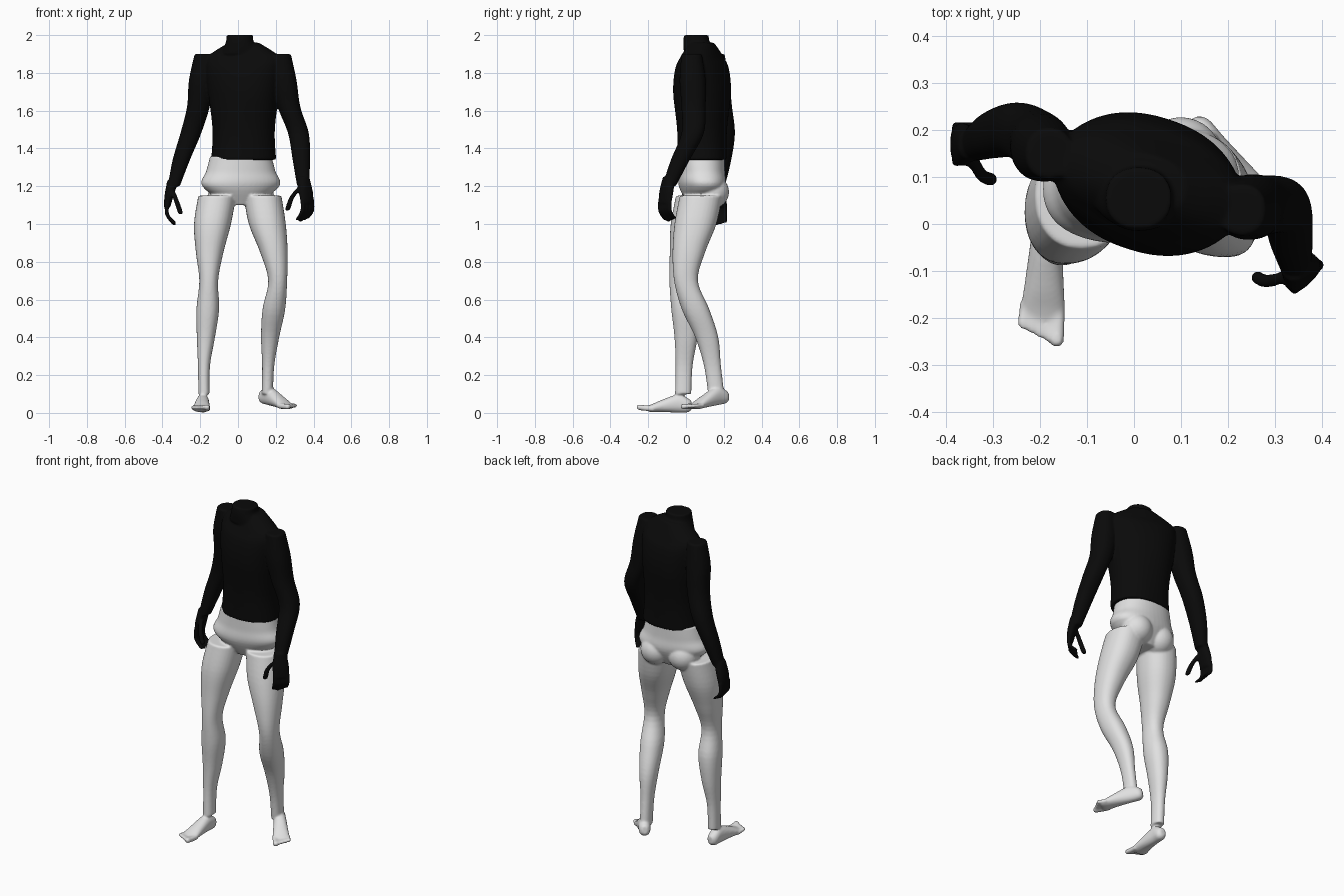
import bpy
import bmesh
from math import cos, sin, pi, radians, copysign
from mathutils import Matrix, Vector

cube = bpy.data.objects.get("Cube")
if cube:
    bpy.data.objects.remove(cube)


def material(name, value):
    mat = bpy.data.materials.new(name)
    mat.use_nodes = True
    colour = (value, value, value, 1)
    mat.diffuse_color = colour
    mat.node_tree.nodes["Principled BSDF"].inputs["Base Color"].default_value = colour
    return mat


def smooth_rows(rows, steps=5):
    """Catmull-Rom interpolation through the section rows."""
    rows = [Vector(row) for row in rows]
    result = []
    for i in range(len(rows) - 1):
        before, start, end = rows[max(i - 1, 0)], rows[i], rows[i + 1]
        after = rows[min(i + 2, len(rows) - 1)]
        for step in range(steps):
            t = step / steps
            linear = end - before
            square = before * 2 - start * 5 + end * 4 - after
            cubic = (start - end) * 3 + after - before
            result.append(start + (linear * t + square * t ** 2 + cubic * t ** 3) / 2)
    return result + [rows[-1]]


def loft(bm, rows, place=Matrix(), turn=None, sides=32):
    """Closed skin over rounded sections: x, y, z, x radius, y radius."""
    rings = []
    for x, y, z, width, depth in smooth_rows(rows):
        spin = Matrix.Rotation(turn(z) if turn else 0, 3, 'Z')
        ring = []
        for k in range(sides):
            angle = 2 * pi * k / sides
            u = copysign(abs(cos(angle)) ** 0.9, cos(angle)) * width
            v = copysign(abs(sin(angle)) ** 0.9, sin(angle)) * depth
            ring.append(bm.verts.new(place @ (Vector((x, y, z)) + spin @ Vector((u, v, 0)))))
        rings.append(ring)
    faces = [bm.faces.new(rings[0]), bm.faces.new(rings[-1])]
    for low, high in zip(rings, rings[1:]):
        for k in range(sides):
            faces.append(bm.faces.new((low[k - 1], low[k], high[k], high[k - 1])))
    bmesh.ops.recalc_face_normals(bm, faces=faces)


def trunk(bm, centre, sections, turn):
    """Torso or pelvis: sections of height, half width, half depth."""
    loft(bm, [(*centre, *section) for section in sections], turn=turn, sides=48)


def limb(bm, top, bottom, radii, centres, extra_depth):
    """Arm or leg with evenly spaced sections from top to bottom."""
    drop = (top - bottom) / (len(radii) - 1)
    loft(bm, [(*centre, top - drop * i, radius, radius + extra_depth)
              for i, (radius, centre) in enumerate(zip(radii, centres))])


def digit(bm, points, radius, place):
    """Finger or toe with a rounded tip."""
    tip, previous = Vector(points[-1]), Vector(points[-2])
    end = tip + (tip - previous).normalized() * radius * 0.7
    rows = [(*point, radius, radius) for point in points]
    rows.append((*end, radius / 2, radius / 2))
    loft(bm, rows, place, sides=12)


def finish(bm, name, mat):
    """Fuse the overlapping parts into one smooth skin."""
    mesh = bpy.data.meshes.new(name)
    bm.to_mesh(mesh)
    bm.free()
    mesh.materials.append(mat)
    obj = bpy.data.objects.new(name, mesh)
    bpy.context.collection.objects.link(obj)
    fuse = obj.modifiers.new("fuse", 'REMESH')
    fuse.mode = 'VOXEL'
    fuse.voxel_size = 0.006
    fuse.use_smooth_shade = True
    relax = obj.modifiers.new("relax", 'SMOOTH')
    relax.factor = 0.5
    relax.iterations = 6


# Torso, twisting upwards so the left shoulder leads
upper = bmesh.new()
trunk(upper, (.03, .085),
      [(1.34, .172, .13), (1.5, .165, .13), (1.7, .19, .145), (1.82, .205, .13),
       (1.88, .2, .1), (1.92, .15, .08), (1.96, .08, .06)],
      lambda z: -radians(18) * min(1, (z - 1.34) * 3))

# Neck stump
loft(upper, [(.02, .07, 1.9, .11, .08), (.01, .055, 1.96, .075, .07), (.01, .055, 2, .07, .065)])

# Arms share one thickness profile
arm_radii = (.05, .065, .06, .055, .046, .032)
left_arm = ((.23, .03), (.245, .035), (.27, .04), (.32, .035), (.335, -.03), (.345, -.09))
right_arm = ((-.18, .15), (-.195, .16), (-.21, .18), (-.25, .2), (-.3, .19), (-.34, .17))
for centres in (left_arm, right_arm):
    limb(upper, 1.9, 1.2, arm_radii, centres, .004)

# Hands: hang from the wrist with the thumb on +x and the palm facing +y
for wrist, yaw, side in (((.345, -.09, 1.22), 225, -1), ((-.345, .17, 1.2), -90, 1)):
    place = (Matrix.Translation(wrist) @ Matrix.Rotation(radians(yaw), 4, 'Z')
             @ Matrix.Diagonal((1, side, 1, 1)))
    loft(upper, [(0, 0, .03, .033, .03), (0, -.02, -.05, .046, .024),
                 (0, -.03, -.11, .043, .017)], place)
    for i in range(4):
        x = .036 - .024 * i
        reach = .2 - .006 * abs(i - 1)
        digit(upper, [(x, -.03, -.09), (x, -.03, -.15), (x, .005, -reach)], .0115, place)
    digit(upper, [(.03, 0, -.03), (.065, .02, -.08), (.075, .04, -.14)], .014, place)
finish(upper, "black_top", material("black fabric", .003))

# Pelvis, turned against the shoulders
lower = bmesh.new()
trunk(lower, (.015, .085),
      [(1.36, .162, .12), (1.28, .183, .12), (1.2, .205, .12), (1.1, .07, .07)],
      lambda z: radians(8) * min(1, (1.36 - z) * 6))

# Buttocks
for centre in ((.1, .14, 1.17), (-.07, .12, 1.17)):
    bmesh.ops.create_uvsphere(lower, u_segments=32, v_segments=16, radius=.088,
                              matrix=Matrix.Translation(centre))

# Legs share one thickness profile
leg_radii = (.1, .098, .073, .05, .06, .048, .032, .03)
left_leg = ((.13, .08), (.155, .05), (.19, .015), (.21, 0),
            (.19, .05), (.17, .11), (.16, .14), (.155, .16))
right_leg = ((-.11, .06), (-.135, .03), (-.15, 0), (-.155, -.025),
             (-.16, -.005), (-.17, 0), (-.18, -.01), (-.18, -.015))
for centres in (left_leg, right_leg):
    limb(lower, 1.15, .1, leg_radii, centres, .013)

# Feet: run from the heel along the local z axis with the big toe on +x
for heel, yaw, pitch, side in (((.118, .225, .052), 38, 10, -1), ((-.183, .03, 0), -3, 0, 1)):
    place = (Matrix.Translation(heel) @ Matrix.Rotation(radians(yaw), 4, 'Z')
             @ Matrix.Rotation(radians(pitch), 4, 'X')
             @ Matrix.Diagonal((side, 1, 1, 1)) @ Matrix.Rotation(pi / 2, 4, 'X'))
    loft(lower, [(0, .04, 0, .016, .022), (0, .04, .02, .031, .037), (0, .05, .07, .034, .048),
                 (0, .036, .16, .042, .032), (0, .025, .21, .047, .021),
                 (0, .023, .235, .043, .014)], place)
    for i in range(5):
        x = .033 - .0185 * i
        length = .28 - .008 * i
        digit(lower, [(x, .022, .2), (x, .026, length - .03), (x, .03, length)],
              .0105 if i else .015, place)
finish(lower, "hips_legs_and_feet", material("pale grey skin", .75))
